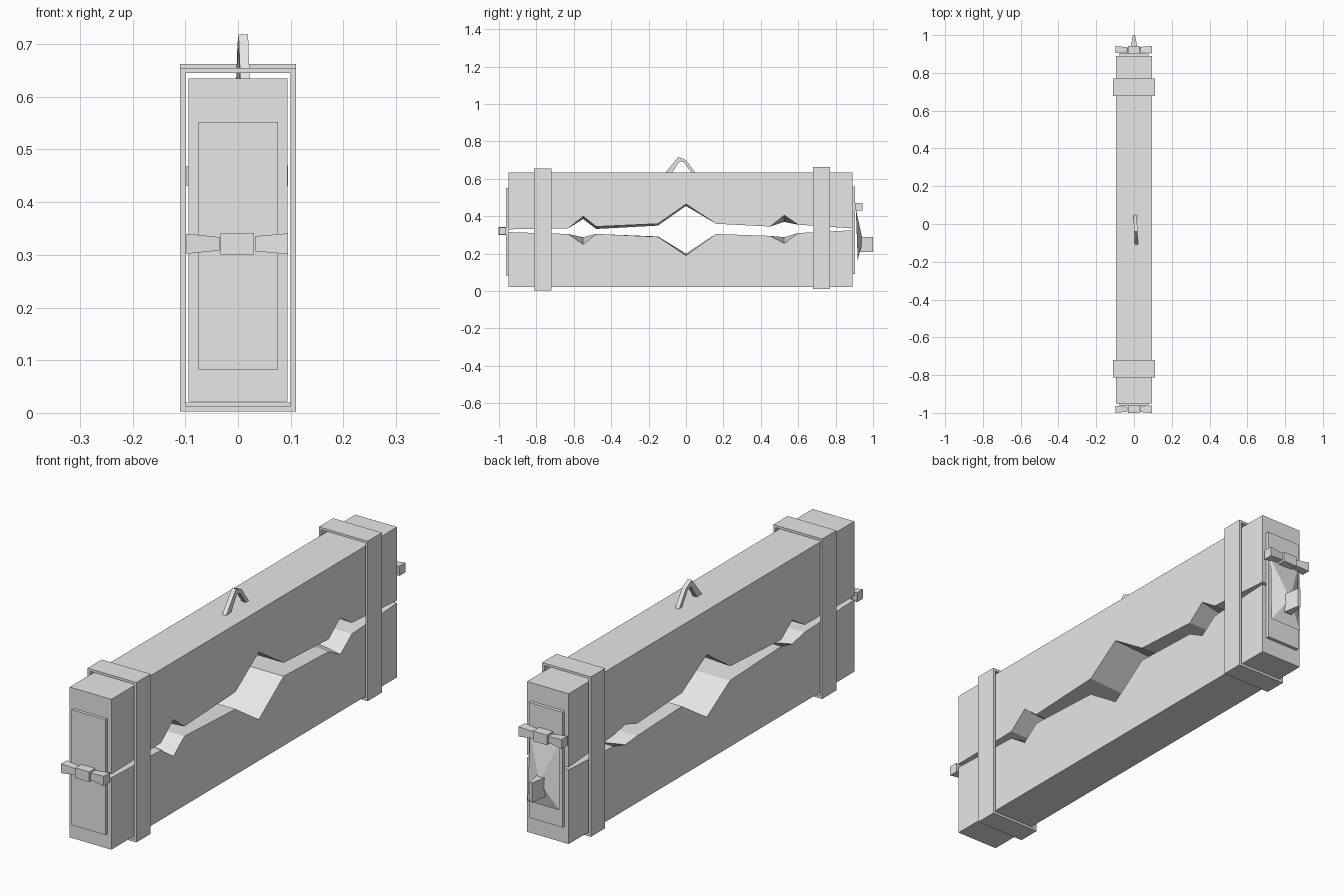
import bpy, bmesh
from math import pi
from mathutils import Matrix, Vector

cube = bpy.data.objects.get("Cube")
if cube:
    bpy.data.objects.remove(cube, do_unlink=True)

grey = bpy.data.materials.new("plain grey")
grey.use_nodes = True
grey.diffuse_color = (0.8, 0.8, 0.8, 1)
grey.node_tree.nodes["Principled BSDF"].inputs["Base Color"].default_value = (0.8, 0.8, 0.8, 1)


def finish(name, bm):
    """Turn a bmesh into a flat shaded grey object."""
    bmesh.ops.recalc_face_normals(bm, faces=bm.faces[:])
    mesh = bpy.data.meshes.new(name)
    bm.to_mesh(mesh)
    bm.free()
    mesh.materials.append(grey)
    obj = bpy.data.objects.new(name, mesh)
    bpy.context.collection.objects.link(obj)
    return obj


def loft(name, first, second):
    """Solid between two matching outlines of 3D points."""
    bm = bmesh.new()
    a = [bm.verts.new(p) for p in first]
    b = [bm.verts.new(p) for p in second]
    bm.faces.new(a)
    bm.faces.new(b[::-1])
    for i in range(len(a)):
        j = (i + 1) % len(a)
        bm.faces.new((a[i], b[i], b[j], a[j]))
    return finish(name, bm)


def box(name, low, high):
    outline = [(low[0], low[1]), (high[0], low[1]), (high[0], high[1]), (low[0], high[1])]
    return loft(name, [(x, y, low[2]) for x, y in outline],
                [(x, y, high[2]) for x, y in outline])


def board(name, outer_z, left_edge, right_edge, stations):
    """Plank whose inner edge is notched differently on its two sides."""
    def side(x, edge):
        points = [(x, y, z) for y, z in zip(stations, edge)]
        return points + [(x, stations[-1], outer_z), (x, stations[0], outer_z)]
    return loft(name, side(0.094, left_edge), side(-0.094, right_edge))


# Two planks with a large neck hole and two wrist holes between them
stations = [-0.95, -0.63, -0.55, -0.48, -0.15, 0, 0.16, 0.45, 0.525, 0.6, 0.89]
upper_left = [0.33, 0.335, 0.4, 0.345, 0.36, 0.465, 0.36, 0.345, 0.405, 0.355, 0.335]
upper_right = [0.33, 0.335, 0.385, 0.332, 0.35, 0.455, 0.36, 0.345, 0.37, 0.355, 0.335]
lower_left = [0.315, 0.305, 0.25, 0.305, 0.29, 0.19, 0.305, 0.295, 0.255, 0.31, 0.325]
lower_right = [0.315, 0.305, 0.288, 0.305, 0.292, 0.2, 0.305, 0.295, 0.288, 0.31, 0.325]
board("upper_board", 0.635, upper_left, upper_right, stations)
board("lower_board", 0.022, lower_left, lower_right, stations)


# Metal bands wrapped round both planks
def band(name, y, bottom):
    bm = bmesh.new()
    rings = []
    for dy in (-0.046, 0.046):
        for x, inset in ((0.11, 0), (0.1, 0.01)):
            low, high = bottom + inset, bottom + 0.652 - inset
            rings.append([bm.verts.new((sx, y + dy, z)) for sx, z in
                          ((-x, low), (x, low), (x, high), (-x, high))])
    outer_front, inner_front, outer_back, inner_back = rings
    for a, b in ((outer_front, inner_front), (inner_front, inner_back),
                 (inner_back, outer_back), (outer_back, outer_front)):
        for i in range(4):
            j = (i + 1) % 4
            bm.faces.new((a[i], a[j], b[j], b[i]))
    return finish(name, bm)


band("front_band", -0.766, 0.003)
band("back_band", 0.724, 0.01)

# End plates carrying the hinge and the hasp
box("hinge_plate", (-0.076, -0.963, 0.082), (0.076, -0.949, 0.552))
box("hasp_plate", (-0.076, 0.889, 0.09), (0.076, 0.904, 0.56))


# Hinges: a row of three faceted knuckles
def knuckle(name, x_start, x_end, r_start, r_end, y, z):
    bm = bmesh.new()
    turn = Matrix.Rotation(pi / 2, 4, "Y") @ Matrix.Rotation(pi / 4, 4, "Z")
    place = Matrix.Translation(Vector(((x_start + x_end) / 2, y, z)))
    bmesh.ops.create_cone(bm, cap_ends=True, segments=4, radius1=r_start,
                          radius2=r_end, depth=x_end - x_start, matrix=place @ turn)
    return finish(name, bm)


for place, y, z in (("front", -0.981, 0.321), ("back", 0.923, 0.45)):
    knuckle(place + "_knuckle_right", -0.098, -0.035, 0.027, 0.018, y, z)
    knuckle(place + "_knuckle_middle", -0.033, 0.03, 0.029, 0.029, y, z)
    knuckle(place + "_knuckle_left", 0.032, 0.095, 0.02, 0.028, y, z)

# Hasp: thin flap raised to a point in the middle
bm = bmesh.new()
corners = [bm.verts.new(p) for p in ((-0.068, 0.908, 0.44), (0.068, 0.908, 0.44),
                                     (0.072, 0.918, 0.165), (-0.072, 0.918, 0.165))]
peak = bm.verts.new((0, 0.945, 0.27))
for i in range(4):
    bm.faces.new((corners[i], corners[(i + 1) % 4], peak))
bm.faces.new(corners[::-1])
finish("hasp", bm)

# Staple: tapered lug through the hasp
lug = [(-0.018, 0.93), (0.018, 0.93), (0.006, 1), (-0.006, 1)]
loft("staple", [(x, y, 0.21) for x, y in lug], [(x, y, 0.29) for x, y in lug])

# Lifting handle: bent bar on the top edge
arch = [(-0.11, 0.633), (-0.04, 0.718), (0, 0.7), (0.05, 0.633),
        (0.03, 0.633), (-0.012, 0.69), (-0.034, 0.693), (-0.075, 0.633)]


def handle_side(offset):
    return [(0.008 + offset - y * 0.05, y, z) for y, z in arch]


loft("handle", handle_side(-0.009), handle_side(0.009))
